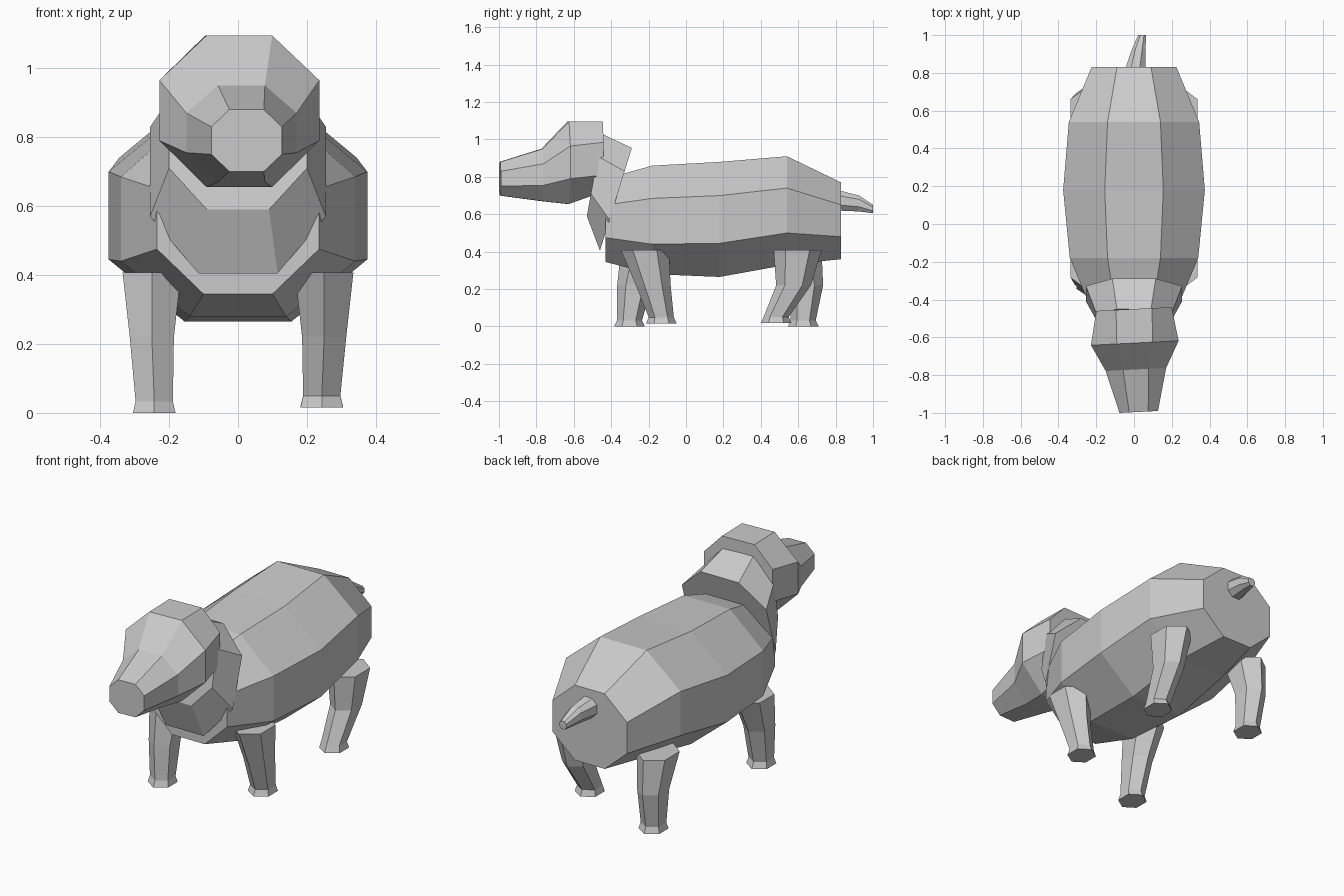
import bpy
import bmesh
from math import cos, sin, radians

if "Cube" in bpy.data.objects:
    bpy.data.objects.remove(bpy.data.objects["Cube"], do_unlink=True)

GREY = (0.6, 0.6, 0.6, 1)
grey = bpy.data.materials.new("plain_grey")
grey.use_nodes = True
grey.diffuse_color = GREY
grey.node_tree.nodes["Principled BSDF"].inputs["Base Color"].default_value = GREY


def loft(name, rings):
    """Skin a list of equal-sized vertex rings and cap both ends."""
    bm = bmesh.new()
    loops = [[bm.verts.new(p) for p in ring] for ring in rings]
    n = len(loops[0])
    for a, b in zip(loops, loops[1:]):
        for i in range(n):
            j = (i + 1) % n
            bm.faces.new((a[i], a[j], b[j], b[i]))
    bm.faces.new(loops[0])
    bm.faces.new(loops[-1])
    bmesh.ops.recalc_face_normals(bm, faces=bm.faces)
    mesh = bpy.data.meshes.new(name)
    bm.to_mesh(mesh)
    bm.free()
    mesh.materials.append(grey)
    obj = bpy.data.objects.new(name, mesh)
    bpy.context.collection.objects.link(obj)
    return obj


def octagon(y, flat, wide, top, upper, lower, bottom, lean=0, yaw=0, cx=0):
    """Upright eight-sided section; lean shifts y with height, yaw with x."""
    half = [(flat, top), (wide, upper), (wide, lower), (flat, bottom)]
    outline = half + [(-x, z) for x, z in reversed(half)]
    return [(cx + x, y + lean * (z - bottom) + yaw * x, z) for x, z in outline]


def hexagon(cx, cy, rx, ry, z):
    """Level six-sided section with points to the front and back."""
    s = sin(radians(60))
    return [(cx + rx * sin(radians(60 * i)) / s, cy + ry * cos(radians(60 * i)), z)
            for i in range(6)]


# Body
loft("body", [octagon(*r) for r in (
    (-0.43, 0.10, 0.235, 0.79, 0.65, 0.475, 0.345),
    (-0.18, 0.14, 0.34, 0.86, 0.685, 0.44, 0.28),
    (0.18, 0.155, 0.375, 0.88, 0.70, 0.445, 0.265),
    (0.54, 0.14, 0.345, 0.91, 0.74, 0.50, 0.33),
    (0.83, 0.09, 0.225, 0.77, 0.65, 0.48, 0.36))])

# Neck, leaning backwards
loft("neck", [
    octagon(-0.53, 0.09, 0.20, 1.03, 0.91, 0.71, 0.59, lean=0.18),
    octagon(-0.46, 0.115, 0.255, 0.955, 0.83, 0.57, 0.405, lean=0.31)])

# Head, turned slightly to one side
loft("head", [octagon(*r, yaw=0.05, cx=cx) for cx, r in (
    (0.025, (-0.995, 0.05, 0.102, 0.88, 0.83, 0.75, 0.70)),
    (0.01, (-0.77, 0.068, 0.16, 0.95, 0.87, 0.755, 0.67)),
    (0.004, (-0.63, 0.095, 0.232, 1.095, 0.965, 0.79, 0.655)),
    (0, (-0.45, 0.095, 0.20, 1.095, 0.985, 0.81, 0.72)))])

# Tail, drooping and curling aside
loft("tail", [octagon(*r, cx=cx) for cx, r in (
    (0.005, (0.81, 0.024, 0.055, 0.73, 0.70, 0.65, 0.62)),
    (0.025, (0.925, 0.018, 0.036, 0.70, 0.68, 0.64, 0.615)),
    (0.043, (1.0, 0.01, 0.021, 0.65, 0.638, 0.618, 0.606)))])

# Legs in mid-stride: y centres at hip, knee and ankle, with foot height
for name, side, hip, knee, ankle, ground in (
        ("front_left_leg", 1, -0.22, -0.175, -0.132, 0.016),
        ("front_right_leg", -1, -0.22, -0.275, -0.302, 0.0),
        ("rear_left_leg", 1, 0.597, 0.575, 0.482, 0.018),
        ("rear_right_leg", -1, 0.597, 0.64, 0.627, 0.0)):
    loft(name, [
        hexagon(side * 0.25, hip, 0.085, 0.128, 0.408),
        hexagon(side * 0.25, knee, 0.064, 0.093, 0.22),
        hexagon(side * 0.243, ankle, 0.054, 0.067, ground + 0.033),
        hexagon(side * 0.243, ankle, 0.062, 0.082, ground)])
